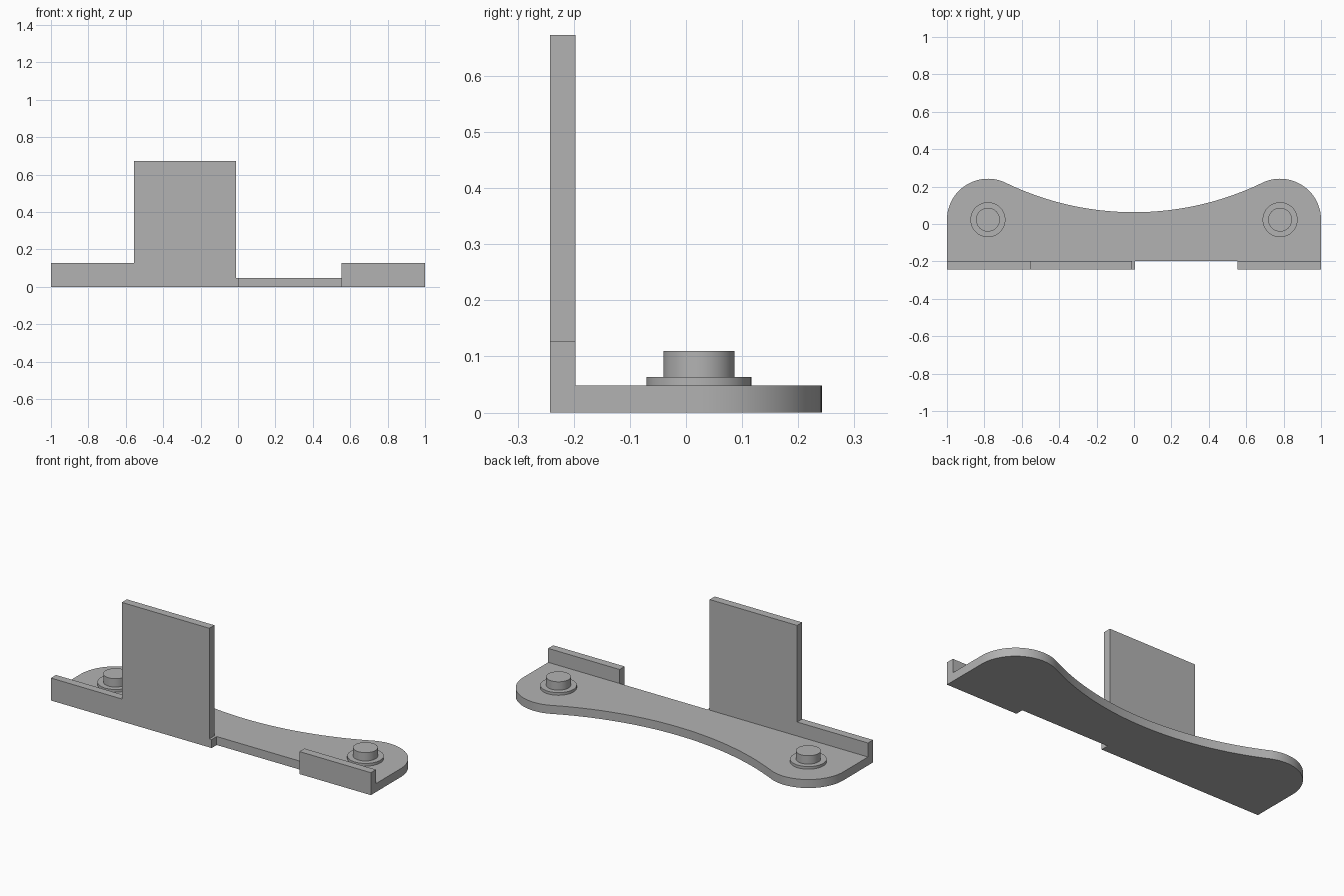
import bpy
import math
from mathutils import Vector

cube = bpy.data.objects.get("Cube")
if cube:
    bpy.data.objects.remove(cube, do_unlink=True)

grey = bpy.data.materials.new("plain grey")
grey.use_nodes = True
colour = (0.45, 0.45, 0.45, 1)
grey.diffuse_color = colour
grey.node_tree.nodes["Principled BSDF"].inputs["Base Color"].default_value = colour

PLATE_TOP = 0.048
PLATE_FRONT, LIP_FRONT = -0.197, -0.242
END_X, END_Y, END_R = 0.781, 0.023, 0.219
WAIST_Y = 0.063


def prism(name, outline, direction):
    """Extrude a closed counter-clockwise outline of 3D points along a direction."""
    n = len(outline)
    verts = [Vector(p) for p in outline]
    verts += [v + Vector(direction) for v in verts]
    faces = [tuple(reversed(range(n))), tuple(range(n, 2 * n))]
    faces += [(i, (i + 1) % n, (i + 1) % n + n, i + n) for i in range(n)]
    mesh = bpy.data.meshes.new(name)
    mesh.from_pydata(verts, [], faces)
    mesh.materials.append(grey)
    obj = bpy.data.objects.new(name, mesh)
    bpy.context.collection.objects.link(obj)
    bpy.ops.object.select_all(action="DESELECT")
    obj.select_set(True)
    bpy.context.view_layer.objects.active = obj
    bpy.ops.object.shade_smooth_by_angle(angle=math.radians(30))
    return obj


def arc(cx, cy, r, start, end, steps):
    angles = [start + (end - start) * i / steps for i in range(steps + 1)]
    return [(cx + r * math.cos(a), cy + r * math.sin(a)) for a in angles]


def disc(name, x, radius, bottom, top):
    ring = arc(x, END_Y, radius, 0, math.tau, 64)[:-1]
    prism(name, [(px, py, bottom) for px, py in ring], (0, 0, top - bottom))


def lip(name, profile):
    prism(name, [(x, LIP_FRONT, z) for x, z in profile],
          (0, PLATE_FRONT - LIP_FRONT, 0))


# Base plate: rounded ends joined by a tangent concave waist
waist_cy = (END_X**2 + END_Y**2 - (END_R - WAIST_Y)**2) / (2 * (END_Y + END_R - WAIST_Y))
waist_r = waist_cy - WAIST_Y
tangent = math.atan2(waist_cy - END_Y, -END_X)
right_end = arc(END_X, END_Y, END_R, 0, tangent, 32)
waist = arc(0, waist_cy, waist_r, tangent - math.pi, -tangent, 48)
half = [(1, PLATE_FRONT)] + right_end
outline = half + waist[1:-1] + [(-x, y) for x, y in reversed(half)]
prism("base_plate", [(x, y, 0) for x, y in outline], (0, 0, PLATE_TOP))

# Front lip with the tall upright tab, and the separate short lip
lip("upright_lip", [(-1, 0), (0.005, 0), (0.005, PLATE_TOP), (-0.01, PLATE_TOP),
                    (-0.01, 0.673), (-0.557, 0.673), (-0.557, 0.127), (-1, 0.127)])
lip("short_lip", [(0.553, 0), (1, 0), (1, 0.127), (0.553, 0.127)])

# Stepped studs at both ends
for side, x in (("left", END_X), ("right", -END_X)):
    disc(side + "_stud_collar", x, 0.0935, PLATE_TOP, 0.063)
    disc(side + "_stud", x, 0.0635, 0.063, 0.11)
